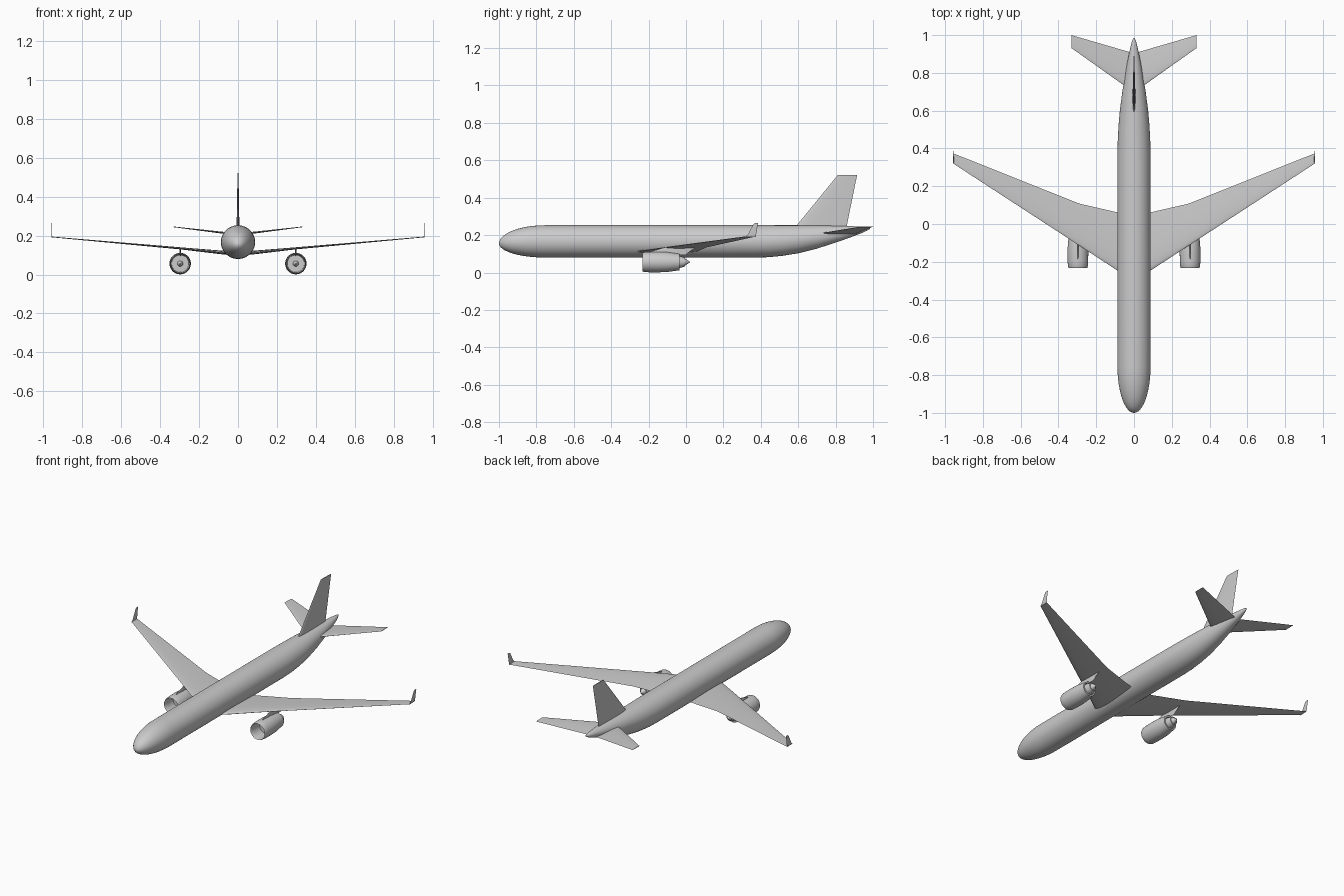
import bpy, bmesh, math
from mathutils import Vector

if "Cube" in bpy.data.objects:
    bpy.data.objects.remove(bpy.data.objects["Cube"])


def finish(name, bm, mirror=False, angle=40):
    bmesh.ops.remove_doubles(bm, verts=bm.verts, dist=1e-5)
    bmesh.ops.recalc_face_normals(bm, faces=bm.faces)
    me = bpy.data.meshes.new(name)
    bm.to_mesh(me)
    bm.free()
    ob = bpy.data.objects.new(name, me)
    bpy.context.collection.objects.link(ob)
    bpy.ops.object.select_all(action='DESELECT')
    ob.select_set(True)
    bpy.context.view_layer.objects.active = ob
    bpy.ops.object.shade_smooth_by_angle(angle=math.radians(angle))
    if mirror:
        ob.modifiers.new("mirror", 'MIRROR')
    return ob


def loft(rings, caps=True):
    bm = bmesh.new()
    rows = [[bm.verts.new(p) for p in ring] for ring in rings]
    n = len(rows[0])
    for a, b in zip(rows, rows[1:]):
        for i in range(n):
            j = (i + 1) % n
            bm.faces.new((a[i], a[j], b[j], b[i]))
    if caps:
        bm.faces.new(rows[0])
        bm.faces.new(rows[-1])
    return bm


def airfoil(x, z, lead, trail, thick, direction):
    """Closed streamlined section along y, thickened along direction."""
    n, pts = 24, []
    for i in range(n):
        a = 2 * math.pi * i / n
        u = (1 - math.cos(a)) / 2
        t = 2.6 * (0.2969 * math.sqrt(u) - 0.126 * u - 0.3516 * u**2
                   + 0.2843 * u**3 - 0.1015 * u**4) * 1.92
        h = math.copysign(max(t, 0.03), math.sin(a)) if 0 < i < n and i != n // 2 else 0
        p = Vector((x, lead + (trail - lead) * u, z))
        pts.append(p + Vector(direction) * h * thick / 2)
    return pts


def surface(name, stations, direction, mirror=True):
    return finish(name, loft([airfoil(*s, direction) for s in stations]), mirror)


def ring(cx, y, cz, rx, rz, n=48):
    return [(cx + rx * math.cos(2 * math.pi * i / n), y,
             cz + rz * math.sin(2 * math.pi * i / n)) for i in range(n)]


# Fuselage: rounded nose, straight cabin, upswept tail (y, half width, top, bottom)
sections = []
for k in range(13):
    s, c = math.sin(k * math.pi / 24), math.cos(k * math.pi / 24)
    sections.append((-1 + 0.25 * (1 - c), max(0.088 * s, 0.001),
                     0.155 + 0.098 * max(s, 0.01), 0.155 - 0.075 * max(s, 0.01)))
sections += [(-0.4, 0.088, 0.253, 0.08), (0, 0.088, 0.253, 0.08),
             (0.36, 0.088, 0.253, 0.08), (0.44, 0.086, 0.253, 0.082),
             (0.52, 0.082, 0.253, 0.09), (0.6, 0.075, 0.253, 0.103),
             (0.7, 0.062, 0.252, 0.128), (0.8, 0.046, 0.25, 0.16),
             (0.88, 0.031, 0.248, 0.188), (0.94, 0.018, 0.246, 0.211),
             (0.97, 0.01, 0.244, 0.225), (0.984, 0.003, 0.241, 0.234)]
finish("fuselage", loft([ring(0, y, (t + b) / 2, w, (t - b) / 2)
                         for y, w, t, b in sections]), angle=60)

# Flying surfaces: x, z, leading y, trailing y, thickness
surface("wing", [(0.03, 0.11, -0.285, 0.05, 0.04), (0.09, 0.114, -0.245, 0.062, 0.038),
                 (0.29, 0.134, -0.114, 0.108, 0.022),
                 (0.957, 0.193, 0.32, 0.374, 0.007)], (0, 0, 1))
surface("winglet", [(0.955, 0.191, 0.318, 0.374, 0.006), (0.956, 0.205, 0.332, 0.375, 0.005),
                    (0.957, 0.258, 0.36, 0.384, 0.004),
                    (0.957, 0.264, 0.37, 0.386, 0.003)], (1, 0, 0))
surface("tailplane", [(0.005, 0.206, 0.70, 0.905, 0.024),
                      (0.332, 0.245, 0.932, 1.0, 0.007)], (0, 0, 1))
surface("tail_fin", [(0, 0.235, 0.578, 0.857, 0.03), (0, 0.252, 0.592, 0.86, 0.029),
                     (0, 0.522, 0.812, 0.915, 0.01)], (1, 0, 0), mirror=False)

# Engines: revolved cowling with hollow intake, core nozzle and plug (y, radius)
EX, EZ = 0.297, 0.056
cowl = [(-0.15, 0.001), (-0.15, 0.044), (-0.2, 0.046), (-0.226, 0.047), (-0.232, 0.0495),
        (-0.226, 0.052), (-0.2, 0.0545), (-0.15, 0.055), (-0.1, 0.053), (-0.036, 0.044),
        (-0.036, 0.036), (-0.06, 0.034), (-0.06, 0.001)]
core = [(-0.09, 0.001), (-0.09, 0.034), (-0.036, 0.032), (-0.006, 0.024),
        (-0.006, 0.019), (0.022, 0.001)]
spinner = [(-0.148, 0.015), (-0.165, 0.011), (-0.178, 0.001)]
for name, prof in (("engine_cowling", cowl), ("engine_core", core), ("fan_spinner", spinner)):
    finish(name, loft([ring(EX, y, EZ, r, r) for y, r in prof]), mirror=True)

# Pylons joining engines to wing
surface("pylon", [(EX, 0.095, -0.2, 0.0, 0.013), (EX, 0.113, -0.185, 0.02, 0.013),
                  (EX, 0.136, -0.11, 0.06, 0.012)], (1, 0, 0))
